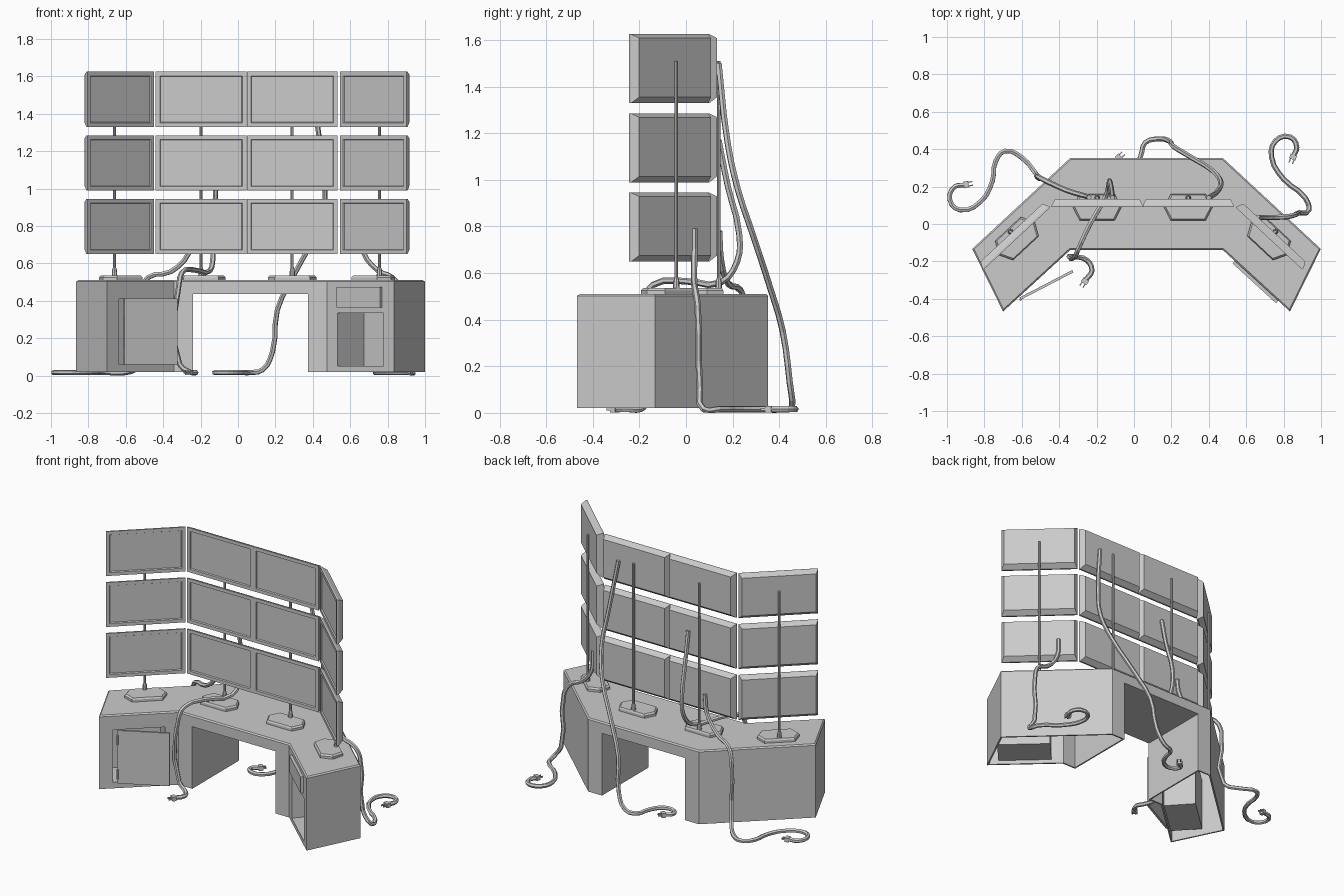
import bpy, bmesh
from math import radians, pi, cos, sin
from mathutils import Matrix, Vector

if "Cube" in bpy.data.objects:
    bpy.data.objects.remove(bpy.data.objects["Cube"])

I = Matrix.Identity(4)


def place(x, y, deg):
    return Matrix.Translation((x, y, 0)) @ Matrix.Rotation(radians(deg), 4, 'Z')


def finish(name, bm, m=I):
    bmesh.ops.recalc_face_normals(bm, faces=bm.faces)
    bmesh.ops.transform(bm, matrix=m, verts=bm.verts)
    me = bpy.data.meshes.new(name)
    bm.to_mesh(me)
    bm.free()
    ob = bpy.data.objects.new(name, me)
    bpy.context.collection.objects.link(ob)
    return ob


def loft(name, rings, m=I):
    """Skin a stack of closed rings and cap both ends."""
    bm = bmesh.new()
    rs = [[bm.verts.new(p) for p in r] for r in rings]
    for a, b in zip(rs, rs[1:]):
        for i in range(len(a)):
            j = (i + 1) % len(a)
            bm.faces.new((a[i], a[j], b[j], b[i]))
    bm.faces.new(rs[0])
    bm.faces.new(rs[-1])
    return finish(name, bm, m)


def box(name, x0, x1, y0, y1, z0, z1, m=I):
    q = [(x0, y0), (x1, y0), (x1, y1), (x0, y1)]
    return loft(name, [[(x, y, z) for x, y in q] for z in (z0, z1)], m)


def offset(poly, d):
    """Shrink a counter-clockwise polygon by d."""
    out, n = [], len(poly)
    for i in range(n):
        p0, p, p1 = (Vector(poly[k % n]) for k in (i - 1, i, i + 1))
        a, b = (p - p0).normalized(), (p1 - p).normalized()
        na, nb = Vector((-a.y, a.x)), Vector((-b.y, b.x))
        out.append(p + (na + nb) * d / (1 + na.dot(nb)))
    return out


def replace_by_evaluated(ob):
    dg = bpy.context.evaluated_depsgraph_get()
    me = bpy.data.meshes.new_from_object(ob.evaluated_get(dg))
    ob.modifiers.clear()
    ob.data = me


def cut(ob, cutter):
    cutter.hide_render = True
    mod = ob.modifiers.new("cut", 'BOOLEAN')
    mod.operation, mod.solver, mod.object = 'DIFFERENCE', 'EXACT', cutter
    replace_by_evaluated(ob)
    bpy.data.objects.remove(cutter)


# Desk body: angled prism with a slightly chamfered top
CX, Z0, Z1 = 0.067, 0.02, 0.51
half = [(0.409, -0.14), (0.767, -0.468), (0.932, -0.133), (0.409, 0.352)]
outline = [(CX + x, y) for x, y in half] + [(CX - x, y) for x, y in reversed(half)]
top_in = offset(outline, 0.008)
desk = loft("desk", [[(x, y, Z0) for x, y in outline],
                     [(x, y, Z1 - 0.008) for x, y in outline],
                     [(x, y, Z1) for x, y in top_in]])
cut(desk, box("knee_cutter", -0.24, 0.374, -1, 1, -0.1, 0.435))

# Hollow, bottomless pedestals
ped = [(0.307, -0.14)] + half + [(0.307, 0.352)]
for s in (1, -1):
    poly = [(CX + s * x, y) for x, y in ped]
    poly = offset(poly if s > 0 else poly[::-1], 0.01)
    cut(desk, loft("hollow_cutter", [[(x, y, z) for x, y in poly] for z in (-0.1, 0.495)]))

# Cabinet boxes behind openings in the wing fronts
wing_r = place(0.476, -0.14, -42.5)
wing_l = place(-0.70, -0.468, 42.5)
for side, m, x0, x1, zb, zt in (("right", wing_r, 0.075, 0.408, 0.05, 0.335),
                                ("left", wing_l, 0.085, 0.405, 0.06, 0.41)):
    cut(desk, box("front_cutter", x0, x1, -0.05, 0.05, zb, zt, m))
    cab = box(side + "_compartment", x0, x1, 0.001, 0.21, zb, zt)
    bm = bmesh.new()
    bm.from_mesh(cab.data)
    front = [f for f in bm.faces if f.calc_center_median().y < 0.01]
    bmesh.ops.delete(bm, geom=front, context='FACES_ONLY')
    bm.to_mesh(cab.data)
    bm.free()
    cab.data.transform(m)
    sol = cab.modifiers.new("thickness", 'SOLIDIFY')
    sol.thickness, sol.offset = 0.005, 1
    replace_by_evaluated(cab)

# Drawer front, ajar door and its hinges
box("drawer_front", 0.085, 0.4, -0.018, 0.002, 0.365, 0.475, wing_r)
door_m = wing_l @ place(0.115, -0.004, -15)
box("cabinet_door", 0, 0.318, -0.014, 0, 0.06, 0.413, door_m)
for zc in (0.12, 0.35):
    hexa = [(0.007 * cos(k * pi / 3), 0.007 * sin(k * pi / 3) - 0.012) for k in range(6)]
    loft("door_hinge", [[(x, y, z) for x, y in hexa] for z in (zc - 0.032, zc + 0.032)], door_m)

# Monitor columns: hexagonal foot, pole and three screens each
W, H = 0.243, 0.148


def monitor(zc, m):
    rings = []
    for i, ib, y in ((0.026, 0.026, 0.008), (0.022, 0.022, 0), (0, 0, 0),
                     (0, 0, 0.01), (0.017, 0.026, 0.043)):
        a, t, b = W - i, zc + H - i, zc - H + ib
        rings.append([(-a, y, b), (a, y, b), (a, y, t), (-a, y, t)])
    loft("monitor", rings, m)


def stand(m):
    foot = [(-0.13, 0), (-0.094, -0.07), (0.094, -0.07), (0.13, 0), (0.094, 0.07), (-0.094, 0.07)]
    loft("stand_foot", [[(x * s, y * s, z) for x, y in foot]
                        for s, z in ((1, 0.509), (1, 0.525), (0.92, 0.535))], m)
    loft("stand_pole", [[(r * cos(k * pi / 4), 0.05 + r * sin(k * pi / 4), z) for k in range(8)]
                        for r, z in ((0.015, 0.53), (0.013, 0.565), (0.008, 0.58), (0.008, 1.51))], m)


for m in (place(-0.626, -0.078, 43), place(-0.197, 0.09, 0),
          place(0.290, 0.09, 0), place(0.722, -0.078, -43)):
    stand(m)
    for zc in (0.797, 1.137, 1.477):
        monitor(zc, m)

# Cables hanging from the screens to the floor, each ending in a plug
F = 0.016
cables = {
    "left": [(-0.24, 0.143, 0.78), (-0.26, 0.15, 0.66), (-0.36, 0.18, 0.555), (-0.48, 0.235, 0.525),
             (-0.515, 0.255, 0.45), (-0.525, 0.27, 0.06), (-0.6, 0.355, F), (-0.69, 0.39, F),
             (-0.74, 0.335, F), (-0.757, 0.23, F), (-0.82, 0.12, F), (-0.93, 0.075, F),
             (-0.985, 0.13, F), (-0.96, 0.198, F), (-0.91, 0.208, F)],
    "middle_left": [(-0.115, 0.14, 1.17), (-0.12, 0.18, 0.97), (-0.13, 0.228, 0.77),
                    (-0.133, 0.22, 0.65), (-0.15, 0.15, 0.56), (-0.235, 0.0, 0.565),
                    (-0.3, -0.14, 0.55), (-0.315, -0.175, 0.49), (-0.312, -0.175, 0.06),
                    (-0.25, -0.195, F), (-0.225, -0.25, F), (-0.255, -0.295, F)],
    "middle_right": [(0.40, 0.14, 1.5), (0.45, 0.18, 1.15), (0.465, 0.225, 0.95),
                     (0.42, 0.285, 0.77), (0.3, 0.36, 0.54), (0.21, 0.415, 0.35),
                     (0.185, 0.445, 0.13), (0.13, 0.455, 0.03), (0.06, 0.435, F),
                     (0.035, 0.36, F), (-0.01, 0.285, F), (-0.08, 0.265, F),
                     (-0.125, 0.31, F), (-0.09, 0.345, F)],
    "right": [(0.66, 0.037, 0.79), (0.67, 0.035, 0.66), (0.75, 0.035, 0.56), (0.825, 0.04, 0.525),
              (0.865, 0.05, 0.46), (0.88, 0.06, 0.1), (0.935, 0.075, F), (0.915, 0.14, F),
              (0.80, 0.24, F), (0.735, 0.36, F), (0.757, 0.445, F), (0.835, 0.465, F),
              (0.87, 0.41, F), (0.855, 0.37, F)],
}
for side, pts in cables.items():
    cu = bpy.data.curves.new(side + "_path", 'CURVE')
    cu.dimensions, cu.bevel_depth, cu.bevel_resolution, cu.resolution_u = '3D', 0.014, 1, 3
    cu.use_fill_caps = True
    sp = cu.splines.new('BEZIER')
    sp.bezier_points.add(len(pts) - 1)
    for bp, p in zip(sp.bezier_points, pts):
        bp.co = p
        bp.handle_left_type = bp.handle_right_type = 'AUTO'
    tmp = bpy.data.objects.new("path", cu)
    bpy.context.collection.objects.link(tmp)
    me = bpy.data.meshes.new_from_object(tmp.evaluated_get(bpy.context.evaluated_depsgraph_get()))
    bpy.data.objects.remove(tmp)
    for v in me.vertices:
        v.co.z = max(v.co.z, 0.0)
    me.shade_flat()
    bpy.context.collection.objects.link(bpy.data.objects.new(side + "_cable", me))
    # Plug body with two prongs, pointing along the cable end
    a, b = Vector(pts[-2]), Vector(pts[-1])
    d = b - a
    m = Matrix.Translation((b.x, b.y, 0)) @ Vector((d.x, d.y, 0)).to_track_quat('X', 'Z').to_matrix().to_4x4()
    box(side + "_plug", 0, 0.026, -0.018, 0.018, 0.002, 0.03, m)
    for y in (-0.01, 0.01):
        box(side + "_prong", 0.024, 0.048, y - 0.003, y + 0.003, 0.011, 0.021, m)
